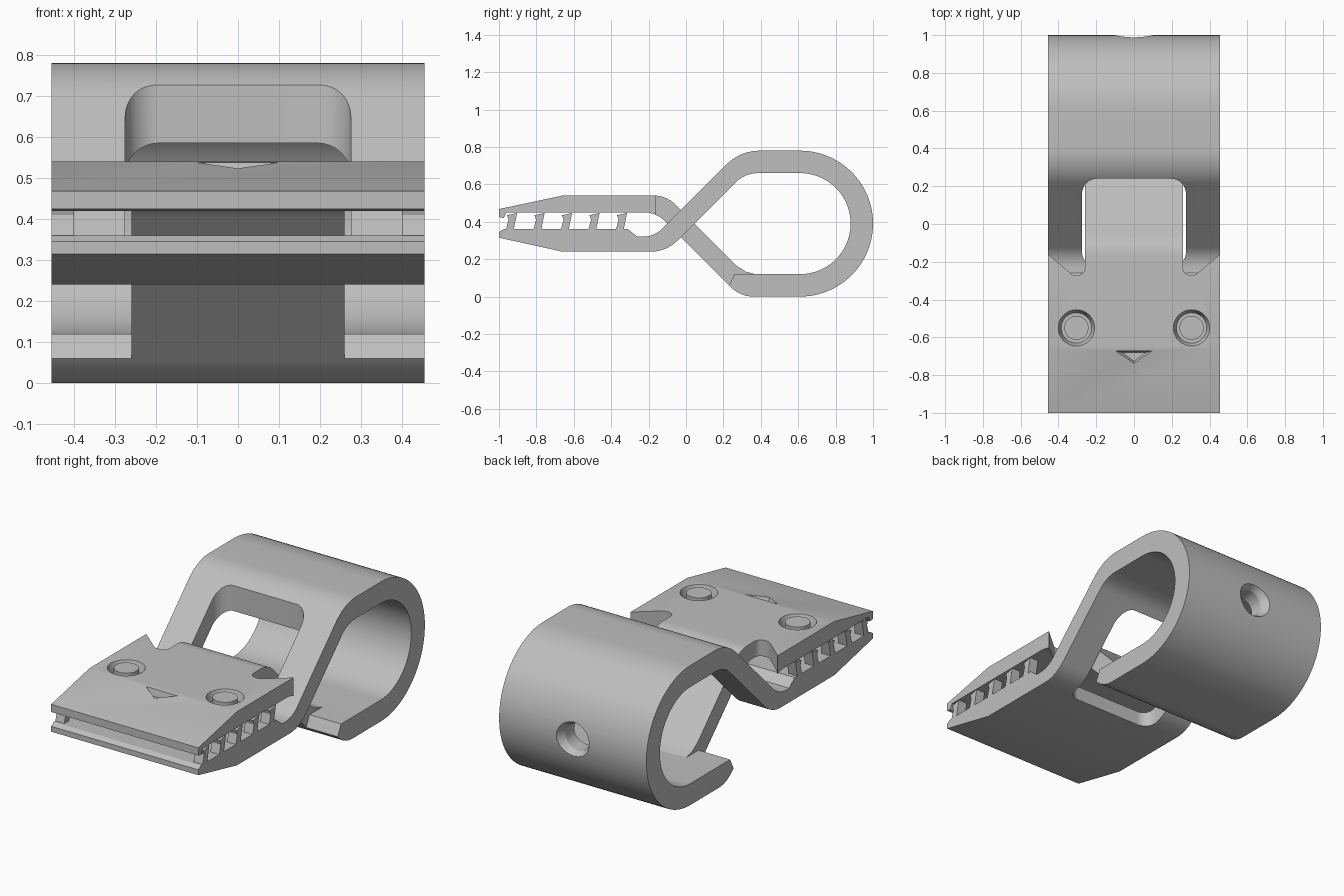
import bpy, bmesh, math
from mathutils import Vector

cube = bpy.data.objects.get("Cube")
if cube:
    bpy.data.objects.remove(cube, do_unlink=True)

grey = bpy.data.materials.new("mid_grey")
grey.use_nodes = True
COLOUR = (0.52, 0.52, 0.52, 1)
grey.diffuse_color = COLOUR
grey.node_tree.nodes["Principled BSDF"].inputs["Base Color"].default_value = COLOUR

HALF = 0.455     # half width of the clip
TONGUE = 0.26    # half width of the tongue


def fillet(points, steps=10):
    """Round the corners of a closed outline given as (a, b, radius)."""
    out = []
    for i, (a, b, r) in enumerate(points):
        p = Vector((a, b))
        if r == 0:
            out.append(p)
            continue
        d1 = (Vector(points[i - 1][:2]) - p).normalized()
        d2 = (Vector(points[(i + 1) % len(points)][:2]) - p).normalized()
        half = d1.angle(d2) / 2
        centre = p + (d1 + d2).normalized() * r / math.sin(half)
        t = r / math.tan(half)
        va, vb = p + d1 * t - centre, p + d2 * t - centre
        for k in range(steps + 1):
            s = k / steps
            out.append(centre + (va * (1 - s) + vb * s).normalized() * r)
    return out


def arc(a, b, r, start, end, steps):
    angles = [math.radians(start + (end - start) * k / steps) for k in range(steps + 1)]
    return [(a + r * math.cos(t), b + r * math.sin(t), 0) for t in angles]


def circle(a, b, r, steps=40):
    return arc(a, b, r, 0, 360, steps)[:-1]


def prism(name, points, axis, lo, hi, taper=1):
    """Extrude an outline along an axis; taper scales the low end."""
    outline = fillet(points)
    mid = sum(outline, Vector((0, 0))) / len(outline)
    place = {"x": lambda p, h: (h, p.x, p.y),
             "y": lambda p, h: (p.x, h, p.y),
             "z": lambda p, h: (p.x, p.y, h)}[axis]
    bm = bmesh.new()
    low = [bm.verts.new(place(mid + (p - mid) * taper, lo)) for p in outline]
    high = [bm.verts.new(place(p, hi)) for p in outline]
    bm.faces.new(low)
    bm.faces.new(high)
    for i in range(len(low)):
        bm.faces.new((low[i - 1], low[i], high[i], high[i - 1]))
    bmesh.ops.recalc_face_normals(bm, faces=bm.faces)
    mesh = bpy.data.meshes.new(name)
    bm.to_mesh(mesh)
    bm.free()
    obj = bpy.data.objects.new(name, mesh)
    bpy.context.collection.objects.link(obj)
    mesh.materials.append(grey)
    return obj


def activate(obj):
    bpy.ops.object.select_all(action="DESELECT")
    obj.select_set(True)
    bpy.context.view_layer.objects.active = obj


def cut(obj, cutter):
    mod = obj.modifiers.new("cut", "BOOLEAN")
    mod.operation, mod.solver, mod.object = "DIFFERENCE", "EXACT", cutter
    activate(obj)
    bpy.ops.object.modifier_apply(modifier=mod.name)
    bpy.data.objects.remove(cutter, do_unlink=True)


def smooth(obj):
    activate(obj)
    bpy.ops.object.shade_smooth_by_angle(angle=math.radians(25))


# Lower jaw, rising strap and round loop in one profile
strap = prism("lower_jaw_and_loop", [
    (-1, 0.315, 0), (-0.66, 0.24, 0), (-0.105, 0.24, 0.2), (0.315, 0.66, 0.17),
    *arc(0.61, 0.39, 0.27, 90, -90, 48),
    (0.26, 0.12, 0), (0.23, 0.06, 0), (0.29, 0, 0.17),
    *arc(0.61, 0.39, 0.39, -90, 90, 48),
    (0.29, 0.78, 0.25), (-0.17, 0.32, 0.15), (-0.26, 0.32, 0), (-0.31, 0.36, 0),
    (-0.975, 0.36, 0), (-1, 0.345, 0)], "x", -HALF, HALF)

# Window that the tongue passes through
cut(strap, prism("window_cutter", [
    (-0.275, -0.22, 0.07), (0.275, -0.22, 0.07),
    (0.275, 0.24, 0.08), (-0.275, 0.24, 0.08)], "z", 0.2, 0.9))

# Countersunk hole in the back of the loop
cut(strap, prism("hole_cutter", circle(0, 0.39, 0.075), "y", 0.8, 1.1))
cut(strap, prism("countersink_cutter", circle(0, 0.39, 0.104), "y", 0.955, 1.005, 0.72))
smooth(strap)

# Upper jaw with the tongue running down to the loop
jaw = prism("upper_jaw_and_tongue", [
    (-1, 0.468, 0), (-0.66, 0.54, 0), (-0.105, 0.54, 0.16), (0.27, 0.165, 0),
    (0.32, 0.133, 0), (0.38, 0.118, 0), (0.38, 0.06, 0), (0.23, 0.06, 0),
    (-0.16, 0.45, 0.15), (-0.96, 0.45, 0), (-0.975, 0.42, 0), (-1, 0.425, 0)],
    "x", -HALF, HALF)

for side in (-1, 1):
    # Notch that frees the tongue from the jaw wing
    cut(jaw, prism("notch_cutter", [
        (side * TONGUE, 0.5, 0), (side * TONGUE, -0.27, 0.035),
        (side * 0.325, -0.27, 0.03), (side * HALF, -0.16, 0),
        (side * 0.6, -0.04, 0), (side * 0.6, 0.5, 0)], "z", -0.1, 0.9))
    # Round pocket for the button
    cut(jaw, prism("pocket_cutter", circle(side * 0.305, -0.55, 0.098),
                   "z", 0.495, 0.545, 0.82))

# Triangular arrow pocket
cut(jaw, prism("arrow_cutter", [(-0.105, -0.67, 0), (0.105, -0.67, 0), (0, -0.747, 0)],
               "z", 0.5, 0.545, 0.6))
smooth(jaw)

for side, label in ((1, "left"), (-1, "right")):
    smooth(prism(label + "_button", circle(side * 0.305, -0.55, 0.064), "z", 0.48, 0.54))
    # Hooked teeth along the jaw edge
    for n in range(5):
        y = -0.965 + n * 0.147
        inner, outer = sorted((side * 0.4, side * HALF))
        prism(f"{label}_tooth_{n + 1}", [
            (y, 0.35, 0), (y + 0.042, 0.35, 0), (y + 0.062, 0.447, 0),
            (y + 0.008, 0.435, 0), (y + 0.016, 0.41, 0)], "x", inner, outer)
